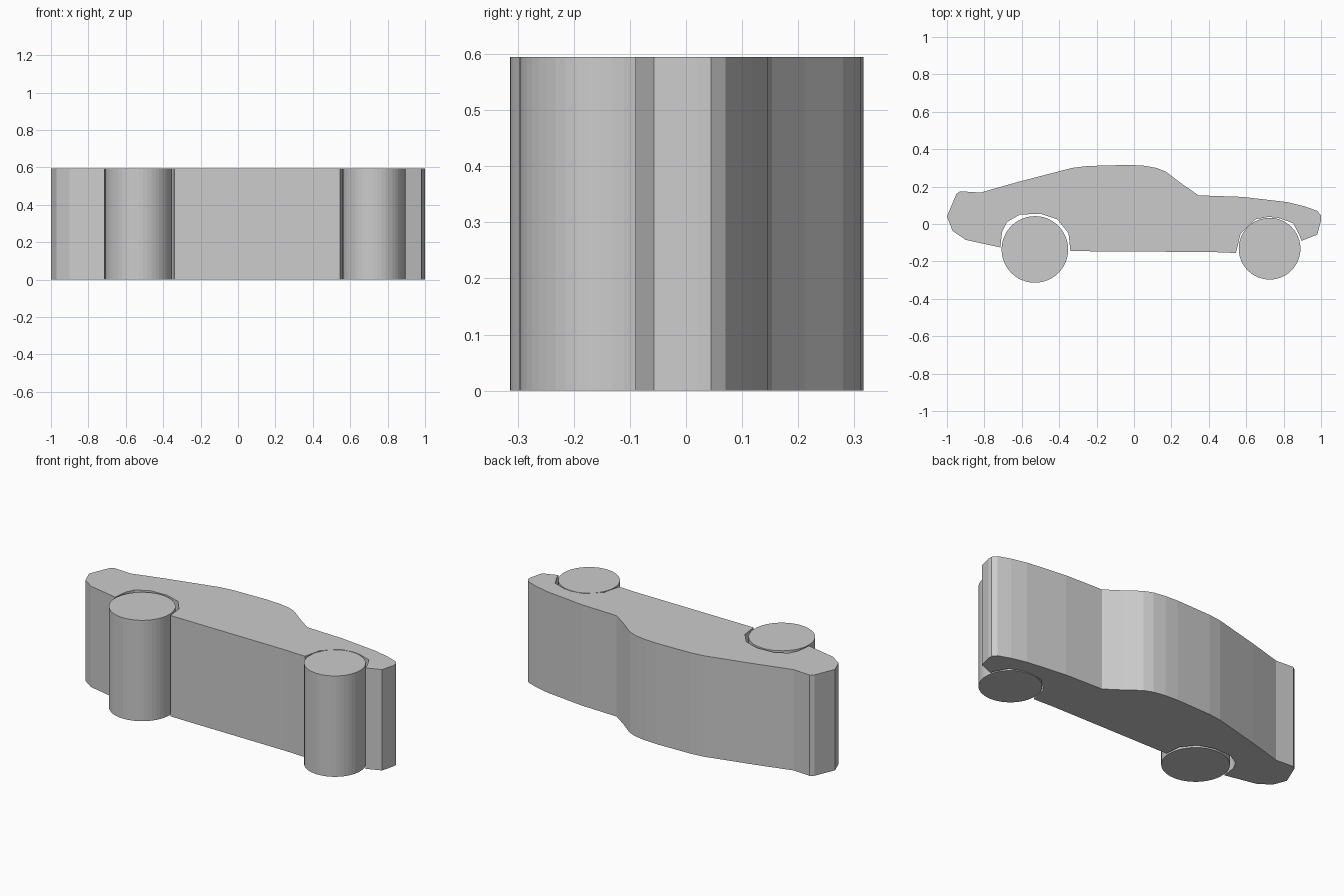
import bpy
import bmesh
from math import cos, sin, tau

cube = bpy.data.objects.get("Cube")
if cube:
    bpy.data.objects.remove(cube, do_unlink=True)

HEIGHT = 0.595

grey = bpy.data.materials.new("light grey")
grey.use_nodes = True
colour = (0.6, 0.6, 0.6, 1)
grey.diffuse_color = colour
grey.node_tree.nodes["Principled BSDF"].inputs["Base Color"].default_value = colour


def extrude_outline(name, outline):
    """Make a flat-shaded solid by raising a closed outline to HEIGHT."""
    bm = bmesh.new()
    base = bm.faces.new([bm.verts.new((x, y, 0)) for x, y in outline])
    raised = bmesh.ops.extrude_face_region(bm, geom=[base], use_keep_orig=True)
    top = [v for v in raised["geom"] if isinstance(v, bmesh.types.BMVert)]
    bmesh.ops.translate(bm, verts=top, vec=(0, 0, HEIGHT))
    bmesh.ops.recalc_face_normals(bm, faces=bm.faces)
    mesh = bpy.data.meshes.new(name)
    bm.to_mesh(mesh)
    bm.free()
    mesh.materials.append(grey)
    obj = bpy.data.objects.new(name, mesh)
    bpy.context.collection.objects.link(obj)
    return obj


def wheel(name, x, y, radius, sides=48):
    extrude_outline(name, [(x + radius * cos(tau * i / sides),
                            y + radius * sin(tau * i / sides))
                           for i in range(sides)])


# Car side silhouette: roof line, nose, then underside with wheel arches
roof = [(-1, 0.04), (-0.95, 0.16), (-0.93, 0.175), (-0.82, 0.168),
        (-0.62, 0.225), (-0.33, 0.3), (-0.25, 0.31), (-0.03, 0.316),
        (0.05, 0.312), (0.12, 0.3), (0.17, 0.28), (0.26, 0.212),
        (0.345, 0.153), (0.58, 0.145), (0.82, 0.117), (0.91, 0.095)]
nose = [(0.98, 0.07), (1, 0.045), (1, 0.02), (0.98, -0.057), (0.895, -0.09)]
nose_arch = [(0.885, -0.06), (0.85, 0.005), (0.77, 0.033), (0.72, 0.038),
             (0.65, 0.025), (0.57, -0.05), (0.545, -0.155)]
sill = [(0.42, -0.15), (-0.34, -0.145)]
tail_arch = [(-0.35, -0.05), (-0.41, 0.025), (-0.5, 0.055), (-0.61, 0.05),
             (-0.68, 0.01), (-0.705, -0.04), (-0.715, -0.125)]
tail = [(-0.9, -0.085), (-0.97, -0.037)]
extrude_outline("car_body", roof + nose + nose_arch + sill + tail_arch + tail)

# Wheels
wheel("tail_wheel", -0.53, -0.136, 0.178)
wheel("nose_wheel", 0.725, -0.132, 0.165)
